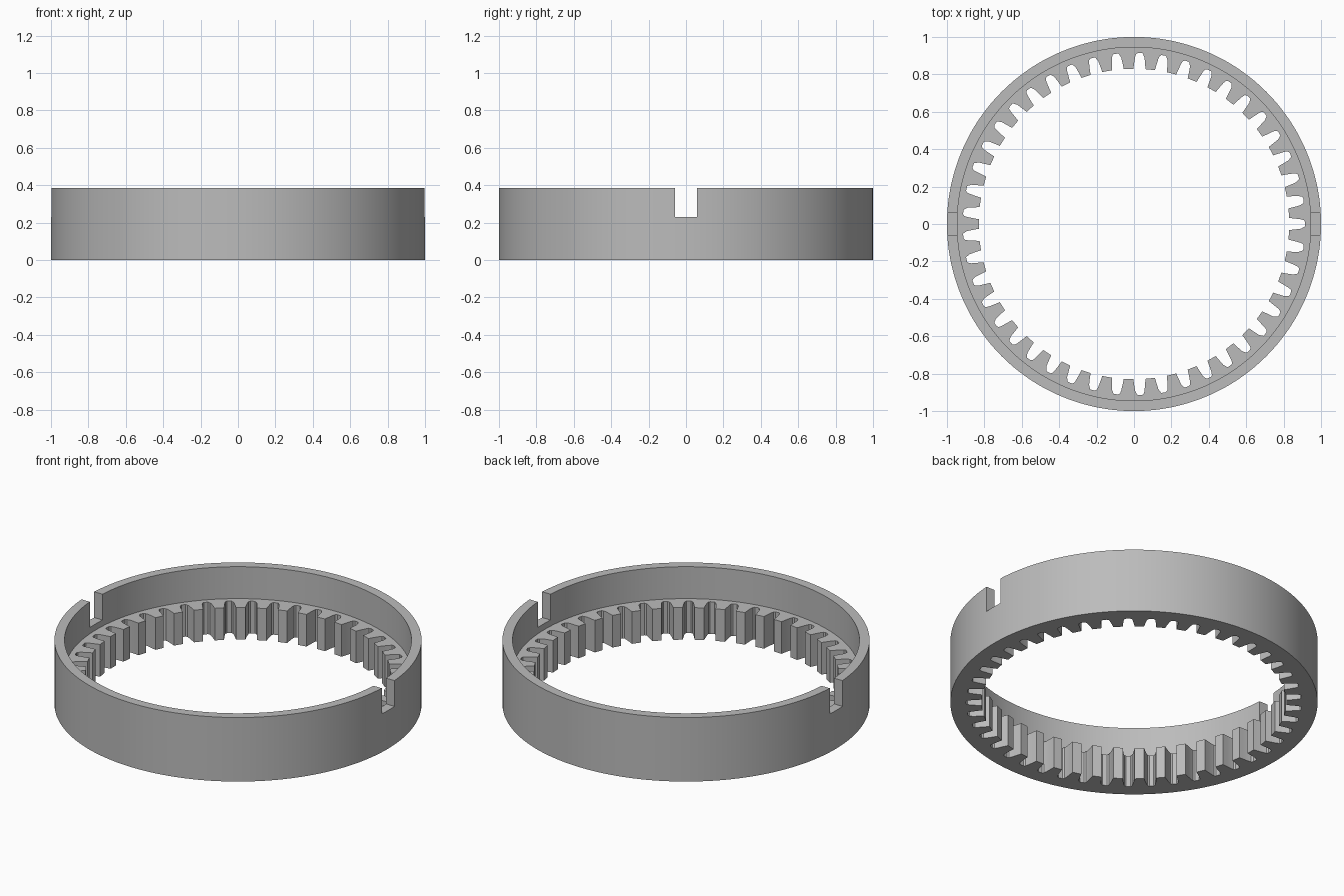
import bpy, bmesh
from math import cos, sin, pi, radians

cube = bpy.data.objects.get("Cube")
if cube:
    bpy.data.objects.remove(cube, do_unlink=True)

TEETH = 45
PITCH = 2 * pi / TEETH
HEIGHT, LEDGE, NOTCH_FLOOR = 0.385, 0.193, 0.23
OUTER, WALL = 1.0, 0.945

grey = bpy.data.materials.new("satin grey")
grey.use_nodes = True
grey.diffuse_color = (0.5, 0.5, 0.5, 1)
grey.node_tree.nodes["Principled BSDF"].inputs["Base Color"].default_value = (0.5, 0.5, 0.5, 1)

# Half of one tooth gap: (angle from gap centre, radius), root to tip
half_gap = [(0.013, 0.915), (0.023, 0.908), (0.028, 0.893), (0.034, 0.86), (0.039, 0.83)]
gap = [(-a, r) for a, r in reversed(half_gap)] + half_gap
outline = [(i * PITCH + a, r) for i in range(TEETH) for a, r in gap]
count = len(outline)


def circle(radius):
    start = outline[0][0]
    return [(start + 2 * pi * i / count, radius) for i in range(count)]


# Ring body: closed section running from the toothed bore around the rim
bm = bmesh.new()
section = [(outline, 0), (circle(OUTER), 0), (circle(OUTER), HEIGHT),
           (circle(WALL), HEIGHT), (circle(WALL), LEDGE), (outline, LEDGE)]
loops = [[bm.verts.new((r * cos(a), r * sin(a), z)) for a, r in pts] for pts, z in section]
for k, lower in enumerate(loops):
    upper = loops[(k + 1) % len(loops)]
    for i in range(count):
        j = (i + 1) % count
        bm.faces.new((lower[i], lower[j], upper[j], upper[i]))
bmesh.ops.recalc_face_normals(bm, faces=bm.faces)
mesh = bpy.data.meshes.new("ring_gear")
bm.to_mesh(mesh)
bm.free()
mesh.materials.append(grey)
ring = bpy.data.objects.new("ring_gear", mesh)
bpy.context.collection.objects.link(ring)

# Two opposite notches through the rim wall
for side in (-1, 1):
    bpy.ops.mesh.primitive_cube_add(size=1, location=(side, 0, NOTCH_FLOOR + 0.2))
    cutter = bpy.context.object
    cutter.name = "notch_cutter"
    cutter.scale = (0.3, 0.12, 0.4)
    cutter.hide_render = True
    cutter.data.materials.append(grey)
    cut = ring.modifiers.new("notch", 'BOOLEAN')
    cut.operation = 'DIFFERENCE'
    cut.solver = 'EXACT'
    cut.object = cutter
    bpy.ops.object.select_all(action='DESELECT')
    ring.select_set(True)
    bpy.context.view_layer.objects.active = ring
    bpy.ops.object.modifier_apply(modifier=cut.name)
    bpy.data.objects.remove(cutter, do_unlink=True)

bpy.ops.object.shade_smooth_by_angle(angle=radians(12))
